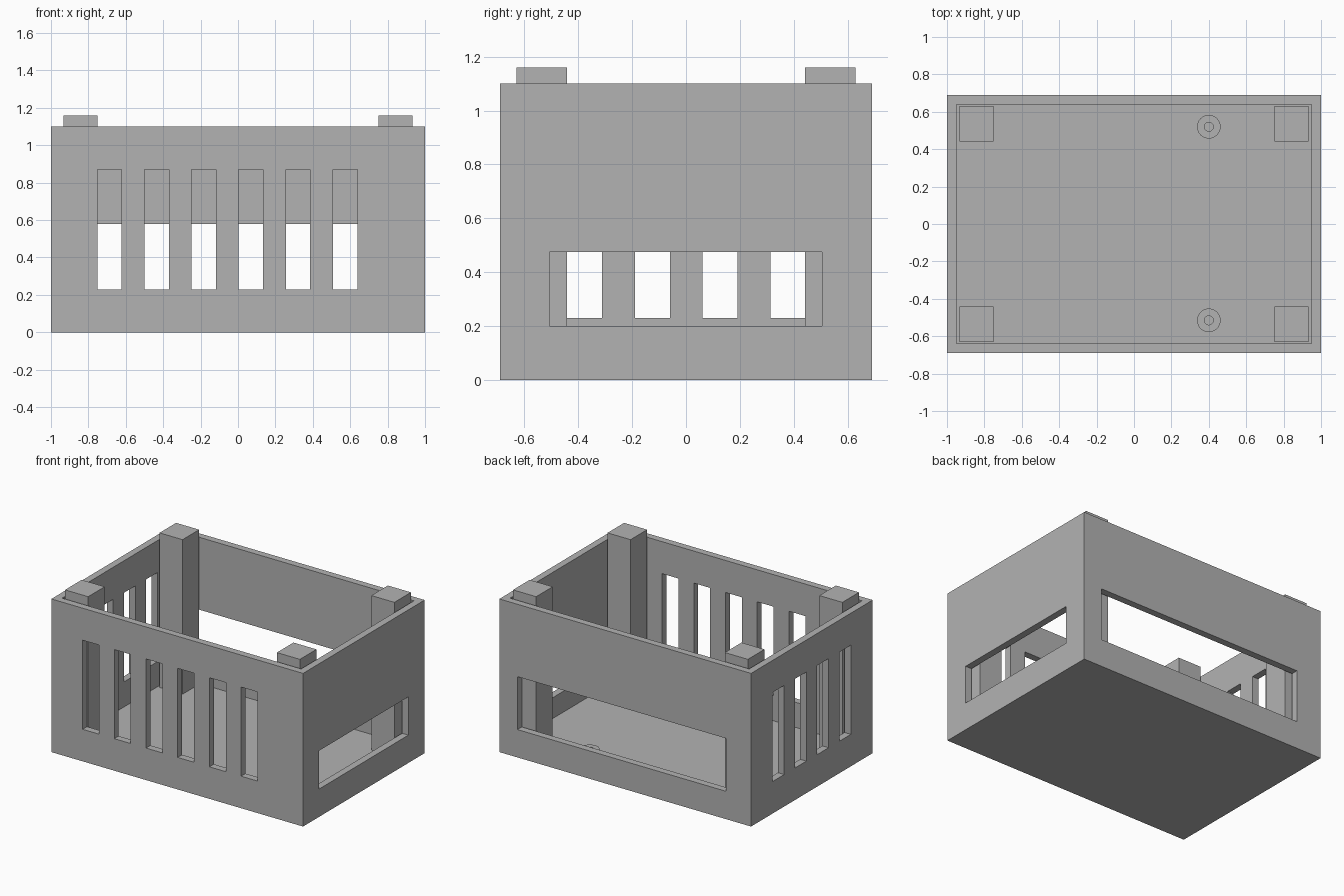
import bpy
import bmesh
from math import tau
from mathutils import Matrix, Vector

if "Cube" in bpy.data.objects:
    bpy.data.objects.remove(bpy.data.objects["Cube"], do_unlink=True)

GREY = (0.45, 0.45, 0.45, 1)
plastic = bpy.data.materials.new("plain grey")
plastic.use_nodes = True
plastic.diffuse_color = GREY
plastic.node_tree.nodes["Principled BSDF"].inputs["Base Color"].default_value = GREY

HX, HY, HEIGHT, WALL = 1.0, 0.69, 1.1, 0.05
FLOOR = 0.05


def add_object(name, bm):
    bmesh.ops.recalc_face_normals(bm, faces=bm.faces)
    mesh = bpy.data.meshes.new(name)
    bm.to_mesh(mesh)
    bm.free()
    mesh.materials.append(plastic)
    obj = bpy.data.objects.new(name, mesh)
    bpy.context.collection.objects.link(obj)
    return obj


def boxes(name, spans):
    """One object made of boxes, each given as x, y and z ranges."""
    bm = bmesh.new()
    for span in spans:
        size = [hi - lo for lo, hi in span]
        centre = Vector([(lo + hi) / 2 for lo, hi in span])
        bmesh.ops.create_cube(bm, size=1, matrix=Matrix.Translation(centre) @ Matrix.Diagonal((*size, 1)))
    return add_object(name, bm)


def cut(target, cutter):
    cutter.hide_render = True
    mod = target.modifiers.new("cut", "BOOLEAN")
    mod.operation, mod.solver, mod.object = "DIFFERENCE", "EXACT", cutter
    bpy.context.view_layer.objects.active = target
    bpy.ops.object.modifier_apply(modifier=mod.name)
    bpy.data.objects.remove(cutter, do_unlink=True)


# Open box shell
case = boxes("case", [((-HX, HX), (-HY, HY), (0, HEIGHT))])
cut(case, boxes("cavity_cutter", [((-HX + WALL, HX - WALL), (-HY + WALL, HY - WALL), (FLOOR, HEIGHT + 0.2))]))

# Vent slots in the front and right walls, wide windows in the back and left walls
vent_z = (0.23, 0.87)
slot, pitch = 0.13, 0.252
front_wall, back_wall = (-HY - 0.03, -HY + 0.08), (HY - 0.08, HY + 0.03)
right_wall, left_wall = (-HX - 0.03, -HX + 0.08), (HX - 0.08, HX + 0.03)
openings = [((-0.752 + i * pitch, -0.752 + i * pitch + slot), front_wall, vent_z) for i in range(6)]
openings += [(right_wall, (-0.442 + i * pitch, -0.442 + i * pitch + slot), vent_z) for i in range(4)]
openings.append(((-0.8, 0.856), back_wall, (0.2, 0.58)))
openings.append((left_wall, (-0.507, 0.505), (0.2, 0.475)))
cut(case, boxes("opening_cutter", openings))


# Corner posts rising above the rim
def mirrored(lo, hi, side):
    return tuple(sorted((lo * side, hi * side)))


for sx, side in ((-1, "right"), (1, "left")):
    for sy, end in ((-1, "front"), (1, "back")):
        boxes(f"{end}_{side}_post",
              [(mirrored(0.75, 0.933, sx), mirrored(0.442, 0.63, sy), (FLOOR, 1.16))])

# Hollow round standoffs on the floor
for y, end in ((-0.515, "front"), (0.52, "back")):
    bm = bmesh.new()
    profile = [(0.024, FLOOR), (0.024, 0.12), (0.063, 0.12), (0.063, FLOOR)]
    verts = [bm.verts.new((r, 0, z)) for r, z in profile]
    edges = [bm.edges.new(pair) for pair in zip(verts, verts[1:])]
    bmesh.ops.spin(bm, geom=verts + edges, cent=(0, 0, 0), axis=(0, 0, 1), angle=tau, steps=32)
    bmesh.ops.remove_doubles(bm, verts=bm.verts, dist=0.0005)
    standoff = add_object(f"{end}_standoff", bm)
    standoff.location = (0.4, y, 0)
    bpy.ops.object.select_all(action="DESELECT")
    standoff.select_set(True)
    bpy.context.view_layer.objects.active = standoff
    bpy.ops.object.shade_smooth_by_angle()
